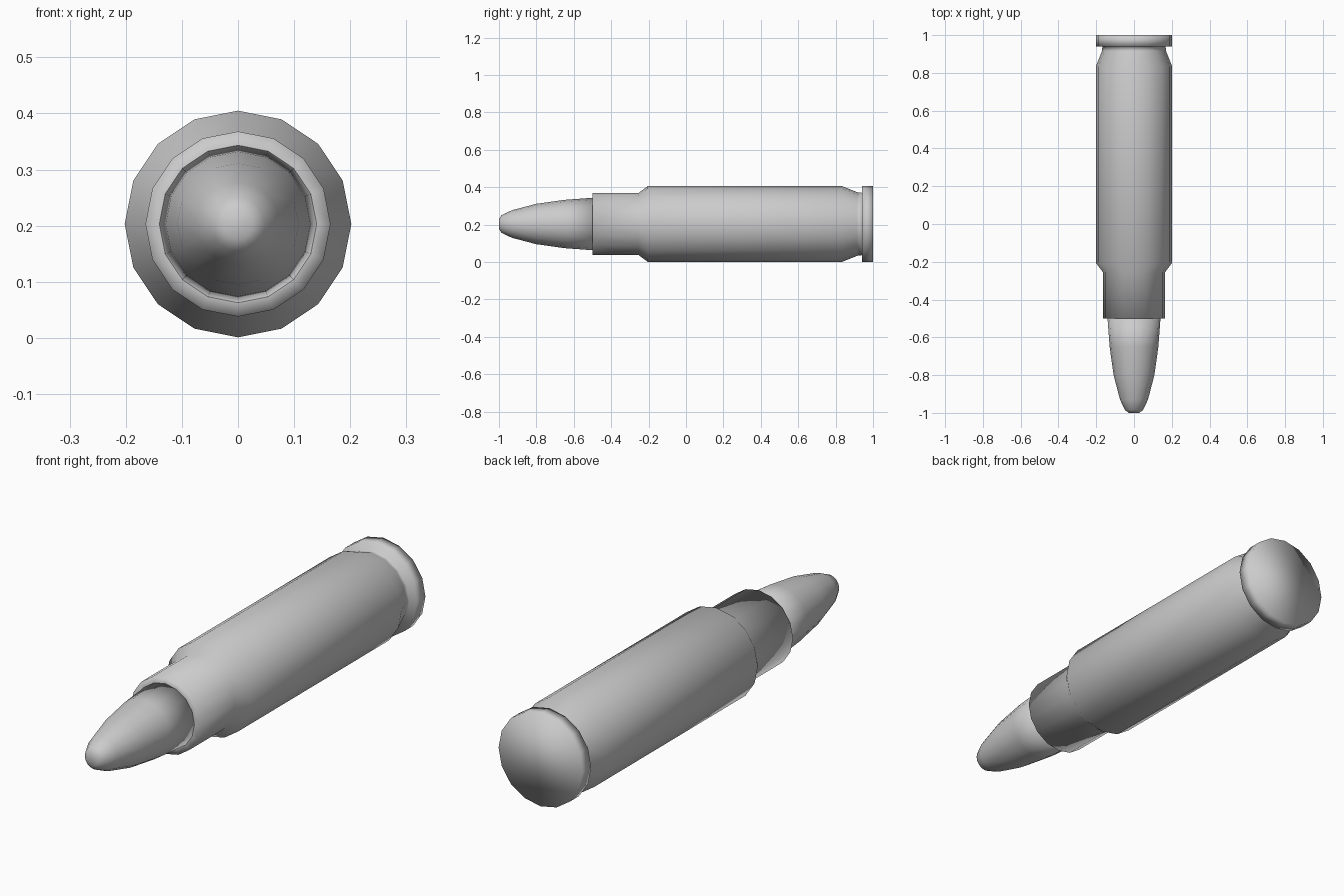
import bpy, bmesh, math

if "Cube" in bpy.data.objects:
    bpy.data.objects.remove(bpy.data.objects["Cube"])

SIDES = 16
AXIS_Z = 0.203


def lathe(name, profile):
    """Turn a list of (y, radius) stations into a closed solid along y."""
    bm = bmesh.new()
    rings = []
    for y, r in profile:
        ring = []
        for i in range(SIDES):
            a = 2 * math.pi * i / SIDES
            ring.append(bm.verts.new((r * math.cos(a), y, AXIS_Z + r * math.sin(a))))
        rings.append(ring)
    for a, b in zip(rings, rings[1:]):
        for i in range(SIDES):
            j = (i + 1) % SIDES
            bm.faces.new((a[i], a[j], b[j], b[i]))
    bm.faces.new(rings[0])
    bm.faces.new(rings[-1])
    bmesh.ops.recalc_face_normals(bm, faces=bm.faces)
    for f in bm.faces:
        f.smooth = True
    mesh = bpy.data.meshes.new(name)
    bm.to_mesh(mesh)
    bm.free()
    obj = bpy.data.objects.new(name, mesh)
    bpy.context.collection.objects.link(obj)
    return obj


# Case: rim, extractor groove, body, shoulder and neck
lathe("case", [
    (1.0, 0.202), (0.94, 0.202), (0.94, 0.167), (0.915, 0.17),
    (0.835, 0.202), (-0.205, 0.202), (-0.255, 0.165),
    (-0.5, 0.165), (-0.5, 0.135),
])

# Bullet: tapered rounded nose seated in the neck
lathe("bullet", [
    (-0.49, 0.141), (-0.65, 0.129), (-0.8, 0.108),
    (-0.93, 0.074), (-0.985, 0.048), (-1.0, 0.027),
])
